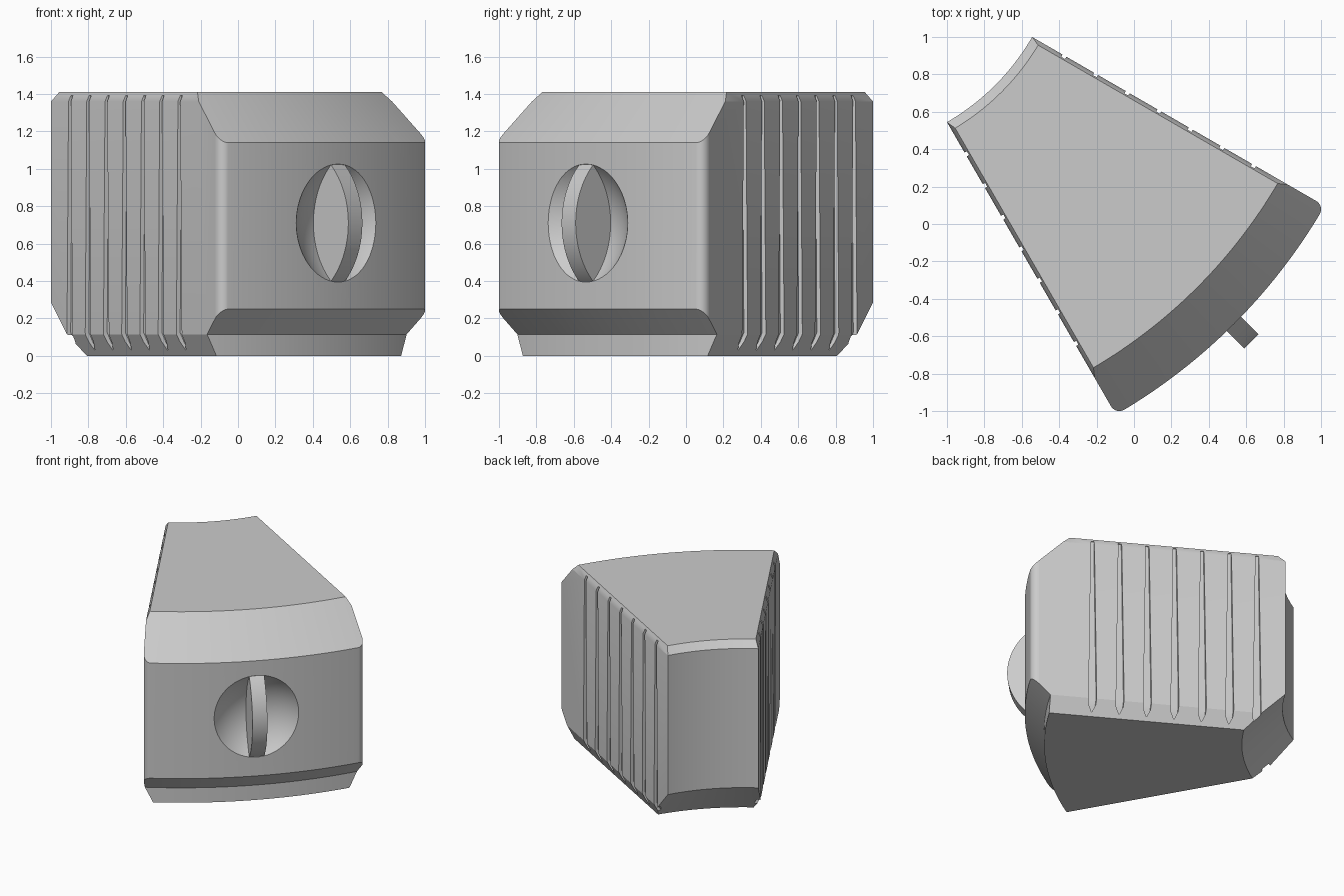
import bpy, bmesh
from math import sin, cos, asin, pi, radians
from mathutils import Matrix, Vector

if "Cube" in bpy.data.objects:
    bpy.data.objects.remove(bpy.data.objects["Cube"])

HALF = radians(15)                 # half angle of the wedge
R, ROUND, TOP = 3.05, 0.052, 1.41  # outer radius, corner radius, height
DENT_Z = 0.71
# Local frame: arc centre at the origin, outward along +x
PLACE = Matrix.Translation((-1.622, 1.622, 0)) @ Matrix.Rotation(radians(-45), 4, "Z")

grey = bpy.data.materials.new("light grey")
grey.use_nodes = True
grey.diffuse_color = (0.6, 0.6, 0.6, 1)
grey.node_tree.nodes["Principled BSDF"].inputs["Base Color"].default_value = (0.6, 0.6, 0.6, 1)


def make(name, bm):
    bmesh.ops.recalc_face_normals(bm, faces=bm.faces)
    bm.transform(PLACE)
    mesh = bpy.data.meshes.new(name)
    bm.to_mesh(mesh)
    bm.free()
    mesh.materials.append(grey)
    obj = bpy.data.objects.new(name, mesh)
    bpy.context.collection.objects.link(obj)
    return obj


def loft(bm, rings):
    """Closed solid through a list of equal rings of points."""
    loops = [[bm.verts.new(p) for p in ring] for ring in rings]
    n = len(loops[0])
    for a, b in zip(loops, loops[1:]):
        for i in range(n):
            j = (i + 1) % n
            bm.faces.new((a[i], a[j], b[j], b[i]))
    bm.faces.new(loops[0][::-1])
    bm.faces.new(loops[-1])


def activate(obj):
    bpy.ops.object.select_all(action="DESELECT")
    obj.select_set(True)
    bpy.context.view_layer.objects.active = obj


def boolean(obj, cutter, operation):
    mod = obj.modifiers.new(operation, "BOOLEAN")
    mod.operation, mod.object, mod.solver = operation, cutter, "EXACT"
    activate(obj)
    bpy.ops.object.modifier_apply(modifier=mod.name)
    bpy.data.objects.remove(cutter)


# Wedge prism with rounded outer corners
phi = HALF - asin(ROUND / (R - ROUND))
outline = [(R * cos(phi * t / 20), R * sin(phi * t / 20)) for t in range(20)]
for k in range(9):
    a = phi + (HALF + pi / 2 - phi) * k / 8
    outline.append(((R - ROUND) * cos(phi) + ROUND * cos(a),
                    (R - ROUND) * sin(phi) + ROUND * sin(a)))
outline.append((cos(HALF), sin(HALF)))
outline += [(x, -y) for x, y in reversed(outline[1:])]
bm = bmesh.new()
loft(bm, [[(x, y, z) for x, y in outline] for z in (0, TOP)])

# Sloped edges along both sides, bottom and top
for side in (-1, 1):
    n = Vector((-sin(HALF), side * cos(HALF), 0))
    for z, slope in ((0.115, Vector((0, 0, -0.5))), (1.36, Vector((0, 0, 0.44)))):
        cut = bmesh.ops.bisect_plane(bm, geom=bm.verts[:] + bm.edges[:] + bm.faces[:],
                                     plane_co=(0, 0, z), plane_no=n + slope, clear_outer=True)
        edges = [e for e in cut["geom_cut"] if isinstance(e, bmesh.types.BMEdge)]
        bmesh.ops.holes_fill(bm, edges=edges, sides=0)
body = make("wedge_body", bm)

# Turned envelope: stepped foot, top bevel and concave inner wall
profile = [(1.63, -0.1), (2.914, -0.1), (2.914, 0.115), (3.15, 0.349), (3.15, 1.042),
           (2.67, 1.51), (1.394, 1.51), (1.244, 1.36), (1.244, 0.285)]
bm = bmesh.new()
angles = [radians(20) * t / 24 for t in range(-24, 25)]
loft(bm, [[(r * cos(a), r * sin(a), z) for r, z in profile] for a in angles])
boolean(body, make("envelope", bm), "INTERSECT")

# Tapered grip grooves in both sides: height, depth and half width
sections = [(1.392, 0.022, 0.014), (0.125, 0.022, 0.034), (0.075, 0.044, 0.03), (0.03, 0.056, 0.002)]
bm = bmesh.new()
for side in (-1, 1):
    along = Vector((cos(HALF), side * sin(HALF), 0))
    inward = Vector((sin(HALF), -side * cos(HALF), 0))
    for i in range(7):
        s = 1.444 + 0.195 * i
        rings = []
        for z, d, w in sections:
            base = along * s + Vector((0, 0, z))
            rings.append([base + along * e + inward * q for e, q in
                          ((-w, -0.08), (w, -0.08), (w * 0.8, d), (-w * 0.8, d))])
        loft(bm, rings)
boolean(body, make("groove_cutter", bm), "DIFFERENCE")

# Round dent in the outer face
bm = bmesh.new()
bmesh.ops.create_uvsphere(bm, u_segments=64, v_segments=32, radius=0.433,
                          matrix=Matrix.Translation((R + 0.296, 0, DENT_Z)))
boolean(body, make("dent_cutter", bm), "DIFFERENCE")

# Upright disc standing in the dent
bm = bmesh.new()
bmesh.ops.create_cone(bm, cap_ends=True, segments=96, radius1=0.433, radius2=0.433, depth=0.106,
                      matrix=Matrix.Translation((R - 0.302, 0, DENT_Z)) @ Matrix.Rotation(pi / 2, 4, "X"))
disc = make("grip_disc", bm)

for obj in (body, disc):
    activate(obj)
    bpy.ops.object.shade_smooth_by_angle(angle=radians(25))
    mod = obj.modifiers.new("even_shading", "WEIGHTED_NORMAL")
    mod.keep_sharp = True
